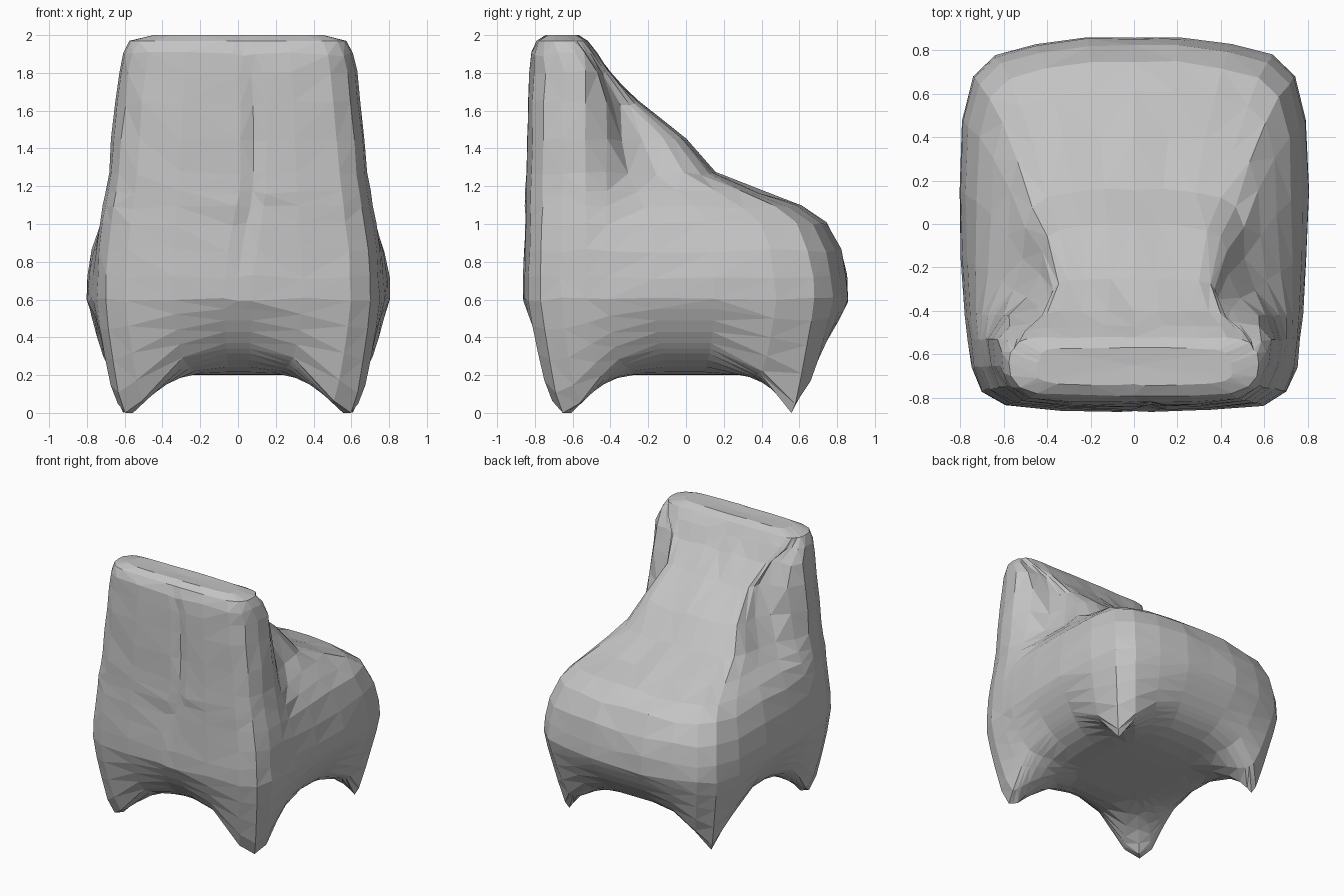
import bpy, bmesh, math, random

random.seed(4)
cube = bpy.data.objects.get("Cube")
if cube:
    bpy.data.objects.remove(cube, do_unlink=True)

grey = bpy.data.materials.new("stone grey")
grey.use_nodes = True
grey.diffuse_color = (0.55, 0.55, 0.55, 1)
grey.node_tree.nodes["Principled BSDF"].inputs["Base Color"].default_value = (0.55, 0.55, 0.55, 1)

# Levels: height, slab half width, mound half width, front y, back y
LEVELS = [
    (0.60, 0.765, 0.805, -0.86, 0.86),
    (0.72, 0.76, 0.80, -0.86, 0.85),
    (0.86, 0.75, 0.775, -0.855, 0.82),
    (1.00, 0.73, 0.725, -0.85, 0.745),
    (1.09, 0.715, 0.66, -0.85, 0.61),
    (1.17, 0.70, 0.58, -0.85, 0.40),
    (1.27, 0.685, 0.51, -0.845, 0.16),
    (1.45, 0.67, 0.43, -0.84, 0.0),
    (1.64, 0.65, 0.38, -0.835, -0.25),
    (1.80, 0.63, 0.43, -0.83, -0.40),
    (1.90, 0.61, 0.51, -0.82, -0.47),
    (1.97, 0.575, 0.54, -0.79, -0.52),
    (2.00, 0.45, 0.43, -0.74, -0.57),
]


def outline(w, m, front, back):
    """Closed outline: slab in front, blending into the mound behind."""
    y0 = min(-0.42, back - 0.07)
    side = min(-0.53, y0 - 0.05)
    depth, length = side - front, back - y0
    blend = m + (w - m) * 0.72
    half = [(w * a, front + depth * b) for a, b in
            ((0, 0), (0.1, 0), (0.45, 0.01), (0.78, 0.08), (0.92, 0.28), (0.98, 0.6), (1, 1))]
    half.append((blend, y0))
    half.append((m + (blend - m) * 0.35, y0 + length * 0.2))
    half += [(m * a, y0 + length * b) for a, b in
             ((1, 0.45), (0.985, 0.7), (0.92, 0.86),
              (0.79, 0.935), (0.56, 0.975), (0.27, 1), (0, 1))]
    return half + [(-x, y) for x, y in half[-2:0:-1]]


base = outline(*LEVELS[0][1:])
# Feet: outline index, scale towards the middle, flat sole radius
feet = [(sx * base[i][0] * s, base[i][1] * s, sole)
        for i, s, sole in ((4, 0.85, 0.065), (11, 0.82, 0)) for sx in (-1, 1)]


def underside(x, y, s):
    """Bulging belly, pulled down to the ground around each foot."""
    belly = 0.2 + 0.4 * s ** 5.3
    near = min(max(0, math.hypot(x - fx, y - fy) - sole) for fx, fy, sole in feet)
    pull = max(0, 1 - near / 0.44) ** 1.9
    return belly * (1 - pull * min(1, 0.1 + 6.5 * (1 - s)))


def jitter(amount):
    return random.uniform(-amount, amount)


bm = bmesh.new()
rings = []

# Belly and four pointed feet
for s in (0.2, 0.4, 0.55, 0.66, 0.74, 0.79, 0.82, 0.85, 0.9, 0.94, 0.975):
    rings.append([bm.verts.new((x * s, y * s, underside(x * s, y * s, s))) for x, y in base])

# Slab and sloping mound, with an off-centre groove fading in down the front
for z, *shape in LEVELS:
    pts = outline(*shape)
    ring = []
    groove = max(0, min(1, (z - 0.7) * 2, (1.97 - z) * 5))
    for i, (x, y) in enumerate(pts):
        if i in (0, 1, len(pts) - 1):
            x += 0.08 * groove
            y += 0.02 * groove * (i == 0)
        dz = 0 if z > 1.95 else jitter(0.012)
        ring.append(bm.verts.new((x + jitter(0.004), y + jitter(0.004), z + dz)))
    rings.append(ring)

for low, high in zip(rings, rings[1:]):
    for i in range(len(low)):
        j = (i + 1) % len(low)
        bm.faces.new((low[i], low[j], high[j], high[i]))

# Close the belly and the slab top
for ring, z in ((rings[0], 0.2), (rings[-1], 1.995)):
    cx = sum(v.co.x for v in ring) / len(ring)
    cy = sum(v.co.y for v in ring) / len(ring)
    centre = bm.verts.new((cx, cy, z))
    for i, v in enumerate(ring):
        bm.faces.new((v, ring[(i + 1) % len(ring)], centre))

bmesh.ops.triangulate(bm, faces=bm.faces[:], quad_method='SHORT_EDGE')
bmesh.ops.recalc_face_normals(bm, faces=bm.faces[:])
mesh = bpy.data.meshes.new("body")
bm.to_mesh(mesh)
bm.free()
mesh.materials.append(grey)
body = bpy.data.objects.new("body", mesh)
bpy.context.collection.objects.link(body)
